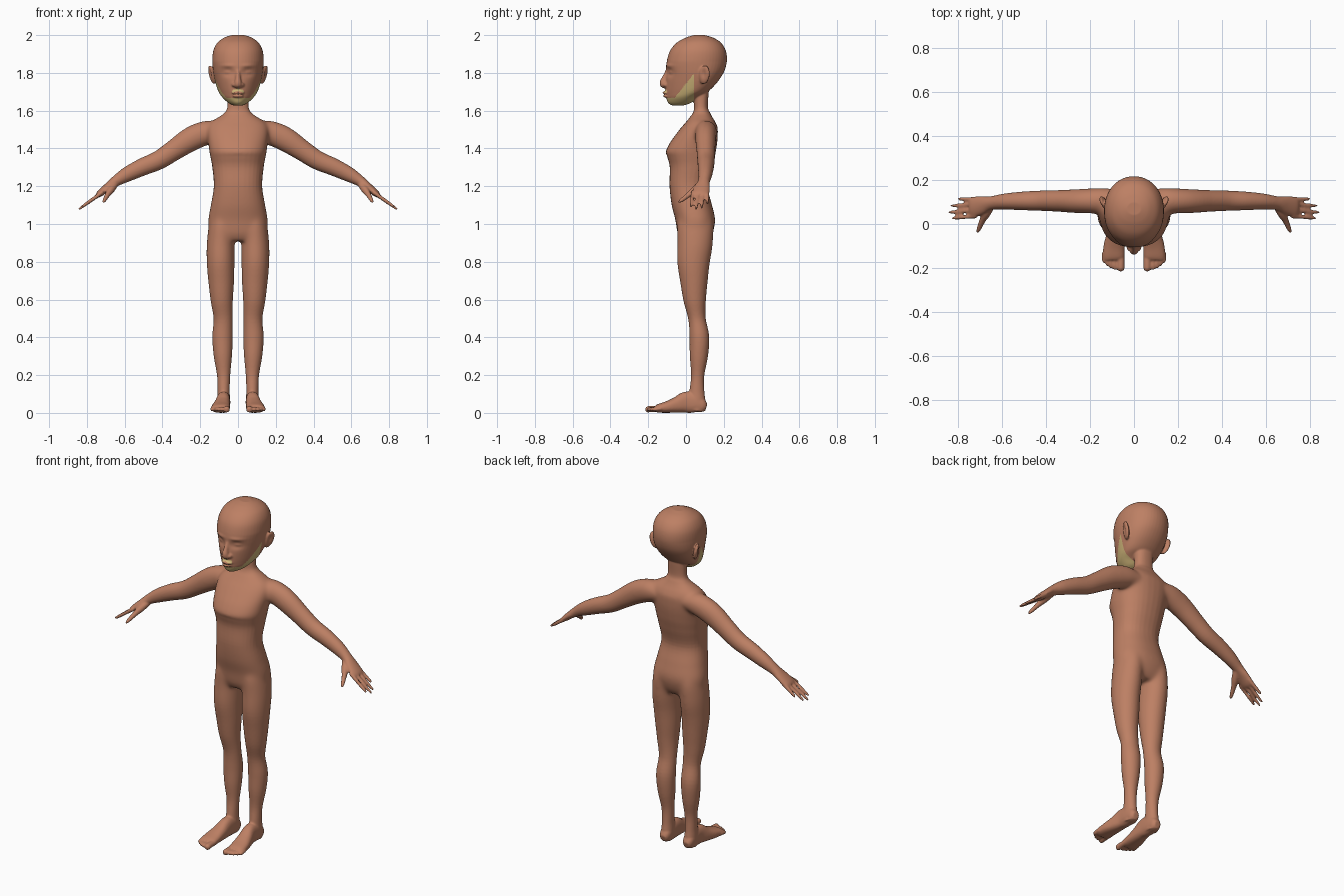
import bpy, bmesh, math
from mathutils import Vector, Matrix

X, Y, Z = Vector((1, 0, 0)), Vector((0, 1, 0)), Vector((0, 0, 1))
bm = bmesh.new()


def spline(st, sub=5):
    """Catmull-Rom through stations of any number of values."""
    out = []
    n = len(st)
    for i in range(n - 1):
        p0, p1, p2, p3 = st[max(i - 1, 0)], st[i], st[i + 1], st[min(i + 2, n - 1)]
        for k in range(sub):
            t = k / sub
            out.append([0.5 * (2 * b + (c - a) * t + (2 * a - 5 * b + 4 * c - d) * t * t
                               + (3 * b - a - 3 * c + d) * t ** 3)
                        for a, b, c, d in zip(p0, p1, p2, p3)])
    out.append(list(st[-1]))
    return out


def loft(st, ref=Y, side=1, flat=False, power=2.0, taper=None, segs=32):
    """Closed tube through stations (x, y, z, half width, half depth)."""
    st = spline(st)
    rings = []
    for i, (x, y, z, a, b) in enumerate(st):
        c = Vector((x, y, z))
        t = Vector(st[min(i + 1, len(st) - 1)][:3]) - Vector(st[max(i - 1, 0)][:3])
        t = Z if flat else t.normalized()
        u = ref.cross(t).normalized()
        v = t.cross(u)
        k = taper(z) if taper else 0
        ring = []
        for j in range(segs):
            an = 2 * math.pi * j / segs
            cu = math.copysign(abs(math.cos(an)) ** (2 / power), math.cos(an))
            cv = math.copysign(abs(math.sin(an)) ** (2 / power), math.sin(an))
            p = c + u * a * cu * (1 + k * cv) + v * b * cv
            ring.append(bm.verts.new((p.x * side, p.y, p.z)))
        rings.append(ring)
    for r, s in zip(rings, rings[1:]):
        for j in range(segs):
            bm.faces.new((r[j], r[(j + 1) % segs], s[(j + 1) % segs], s[j]))
    bm.faces.new(rings[0])
    bm.faces.new(rings[-1])


def profile(rows, **kw):
    """Upright loft from rows of (z, half width, front y, back y)."""
    loft([(0, (f + b) / 2, z, w, (b - f) / 2) for z, w, f, b in rows], flat=True, **kw)


def ball(c, r, rot=None):
    m = Matrix.Translation(c) @ (rot or Matrix()) @ Matrix.Diagonal((*r, 1))
    bmesh.ops.create_uvsphere(bm, u_segments=24, v_segments=16, radius=1, matrix=m)


# torso and neck
profile([(.91, .11, -.025, .115), (.95, .15, -.045, .14), (1.02, .158, -.056, .155),
         (1.1, .144, -.076, .138), (1.2, .128, -.087, .115), (1.3, .136, -.086, .138),
         (1.355, .146, -.099, .152), (1.385, .152, -.106, .158), (1.43, .158, -.085, .165),
         (1.47, .163, -.057, .168), (1.51, .162, -.026, .167), (1.54, .145, .0, .155),
         (1.565, .105, .02, .14), (1.588, .072, .036, .128), (1.62, .056, .043, .116),
         (1.7, .055, .04, .12), (1.74, .05, .04, .12)], power=2.3)

# skull and jaw
profile([(1.628, .026, -.078, -.01), (1.643, .052, -.096, .03), (1.67, .08, -.104, .06),
         (1.7, .1, -.108, .115), (1.74, .115, -.108, .157), (1.78, .126, -.106, .187),
         (1.82, .133, -.106, .207), (1.87, .136, -.1, .217), (1.92, .13, -.083, .21),
         (1.96, .109, -.049, .185), (1.985, .076, -.005, .147), (1.997, .045, .03, .11),
         (2.003, .015, .055, .085)],
        taper=lambda z: max(0, min(.25, (1.86 - z) * 1.5)), power=2.1, segs=48)

# nose and lips
loft([(0, -.095, 1.815, .012, .012), (0, -.107, 1.775, .014, .02), (0, -.115, 1.747, .02, .025),
      (0, -.112, 1.732, .023, .02), (0, -.108, 1.722, .014, .01)])
ball((0, -.105, 1.695), (.034, .02, .009))
ball((0, -.104, 1.678), (.029, .018, .009))

for s in (1, -1):
    ball((.02 * s, -.106, 1.737), (.014, .017, .012))
    # ears
    ball((.138 * s, .097, 1.79), (.013, .03, .052),
         Matrix.Rotation(.22 * s, 4, 'Y') @ Matrix.Rotation(-.35 * s, 4, 'Z')
         @ Matrix.Rotation(-.15, 4, 'X'))
    # legs
    loft([(.078, .05, 1.08, .055, .075), (.083, .05, 1.0, .07, .096), (.091, .048, .9, .074, .094),
          (.092, .04, .8, .073, .086),
          (.089, .042, .7, .068, .073), (.086, .046, .6, .059, .06), (.079, .058, .5, .05, .046),
          (.082, .071, .4, .054, .052), (.08, .068, .3, .048, .048), (.076, .062, .2, .035, .035),
          (.076, .058, .12, .032, .039), (.076, .057, .06, .034, .046),
          (.076, .055, .01, .03, .045)], side=s)
    # feet
    loft([(.076, .108, .03, .018, .018), (.076, .09, .036, .03, .034), (.076, .05, .052, .035, .052),
          (.077, 0, .056, .036, .056), (.083, -.05, .042, .042, .042), (.09, -.1, .031, .048, .031),
          (.093, -.145, .024, .049, .023), (.093, -.163, .022, .044, .016)],
         ref=Z, side=s, power=2.4)
    for x, tip, r in ((.06, -.215, .0165), (.087, -.209, .0105), (.105, -.201, .01),
                      (.121, -.19, .01), (.136, -.176, .01)):
        loft([(x, -.13, .022, r, r), (x, tip + .03, .021, r, r), (x, tip + .01, .018, r, r),
              (x, tip, .017, r * .5, r * .5)], ref=Z, side=s, segs=16)
    # arms and palms
    loft([(.09, .1, 1.49, .045, .06), (.15, .105, 1.487, .062, .06), (.21, .105, 1.468, .066, .057),
          (.265, .104, 1.44, .063, .054), (.34, .105, 1.39, .055, .049), (.42, .106, 1.338, .05, .046),
          (.51, .105, 1.3, .046, .042), (.59, .102, 1.261, .039, .036), (.65, .095, 1.225, .028, .031),
          (.69, .086, 1.195, .022, .041), (.73, .077, 1.162, .018, .047),
          (.745, .075, 1.15, .012, .042)], side=s)
    # fingers
    for y0, x1, y1, z1 in ((.036, .832, .025, 1.086), (.063, .848, .053, 1.074),
                           (.09, .838, .083, 1.08), (.114, .802, .114, 1.106)):
        a, b = Vector((.715, y0, 1.17)), Vector((x1, y1, z1))
        loft([(*a.lerp(b, t), r * 1.1, r) for t, r in
              ((0, .0105), (.5, .0105), (.92, .01), (1, .006))], side=s, segs=16)
    # thumbs
    loft([(.65, .085, 1.212, .018, .018), (.672, .048, 1.182, .02, .02), (.69, .015, 1.155, .015, .015),
          (.708, -.027, 1.123, .012, .012), (.714, -.042, 1.112, .006, .006)], side=s, segs=16)

bmesh.ops.recalc_face_normals(bm, faces=bm.faces)
me = bpy.data.meshes.new("parts")
bm.to_mesh(me)
bm.free()
body = bpy.data.objects.new("body", me)
bpy.context.collection.objects.link(body)


def bake():
    m = bpy.data.meshes.new_from_object(body.evaluated_get(bpy.context.evaluated_depsgraph_get()))
    body.modifiers.clear()
    body.data = m
    return m


def soften(steps, group=""):
    m = body.modifiers.new("soften", 'SMOOTH')
    m.factor, m.iterations, m.vertex_group = .5, steps, group


def bump(a, b, ra, rb):
    return math.exp(-(a / ra) ** 2 - (b / rb) ** 2)


# fuse all parts into one smooth skin
rm = body.modifiers.new("fuse", 'REMESH')
rm.mode = 'VOXEL'
rm.voxel_size = .005
soften(4)
fused = bake()

# blend hips and shoulders
blend = body.vertex_groups.new(name="joints")
for v in fused.vertices:
    x, y, z = abs(v.co.x), v.co.y, v.co.z
    w = max(bump(x * 0, z - .99, 1, .11), bump(x - .16, z - 1.48, .09, .1))
    if w > .03:
        blend.add([v.index], min(1, w * 1.3), 'REPLACE')
soften(90, "joints")
fused = bake()
fused.name = "body"

# eye sockets, closed lids, mouth line, ear hollows, flat soles
for v in fused.vertices:
    x, y, z = abs(v.co.x), v.co.y, v.co.z
    if z > 1.62 and y < 0:
        v.co.y += (.016 * bump(x - .052, z - 1.803, .03, .02) - .009 * bump(x - .055, z - 1.803, .02, .011)
                   - .005 * bump(x - .055, z - 1.838, .035, .01) + .004 * bump(x, z - 1.686, .03, .005))
    if z > 1.7 and x > .128 and y > .05:
        v.co.x -= math.copysign(.009 * bump(y - .093, z - 1.797, .013, .026), v.co.x)
    v.co.z = min(max(v.co.z, 0), 2)


def colour(name, rgb):
    m = bpy.data.materials.new(name)
    m.diffuse_color = (*rgb, 1)
    return m


fused.materials.clear()
fused.materials.append(colour("brown skin", (.51, .215, .127)))
fused.materials.append(colour("sandy beard", (.62, .46, .19)))

# beard along the jaw and a thin moustache
for p in fused.polygons:
    x, y, z = abs(p.center.x), p.center.y, p.center.z
    top = 1.668 + max(0, y + .06) * 1.25
    jaw = 1.612 < z < top and y < .042
    lip = x < .032 and y < -.09 and 1.704 - x * .3 < z < 1.718 - x * .3
    p.material_index = 1 if jaw or lip else 0
    p.use_smooth = True
